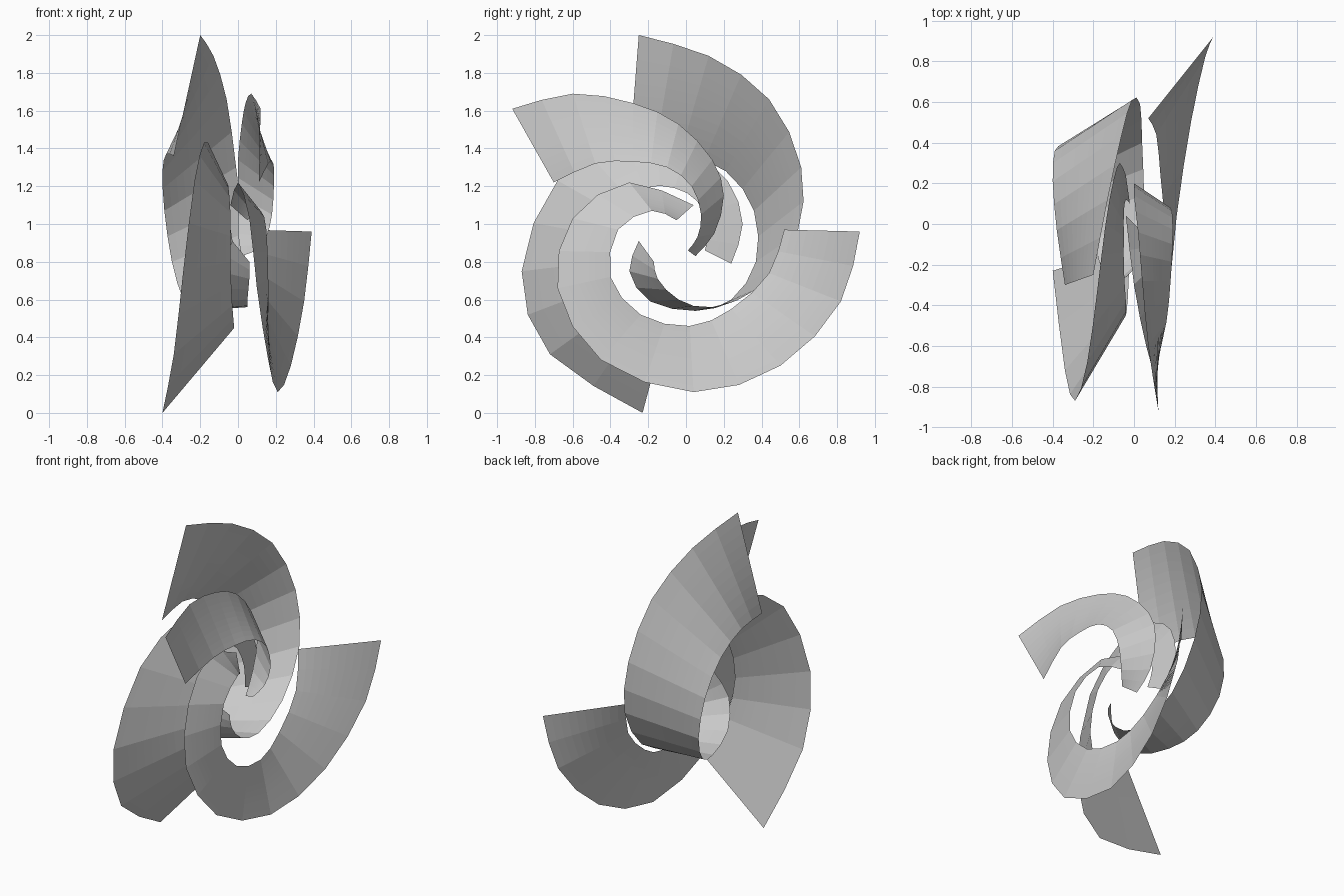
import bpy
import bmesh
from mathutils import Vector

STRIPS = 10      # faces across each blade
PER_SPAN = 2     # faces between two neighbouring stations


def remove_default_cube():
    cube = bpy.data.objects.get("Cube")
    if cube:
        bpy.data.objects.remove(cube, do_unlink=True)


def make_material(name, colour):
    material = bpy.data.materials.new(name)
    material.use_nodes = True
    material.diffuse_color = colour
    shader = material.node_tree.nodes["Principled BSDF"]
    shader.inputs["Base Color"].default_value = colour
    return material


def smooth_path(points):
    """Sample a smooth curve passing through all the points."""
    points = [Vector(point) for point in points]
    first = points[0] + (points[0] - points[1]) * 0.8
    last = points[-1] + (points[-1] - points[-2]) * 0.8
    padded = [first] + points + [last]
    path = []
    for a, b, c, d in zip(padded, padded[1:], padded[2:], padded[3:]):
        for step in range(PER_SPAN):
            t = step / PER_SPAN
            tangent_in = (c - a) / 2
            tangent_out = (d - b) / 2
            bend = (c - b) * 3 - tangent_in * 2 - tangent_out
            twist = (b - c) * 2 + tangent_in + tangent_out
            path.append(b + tangent_in * t + bend * t * t + twist * t * t * t)
    path.append(points[-1])
    return path


def make_blade(name, outer_edge, inner_edge, material):
    """Stretch a straight-ruled ribbon between two spiral edges."""
    bm = bmesh.new()
    rows = []
    for outer, inner in zip(smooth_path(outer_edge), smooth_path(inner_edge)):
        rows.append([bm.verts.new(outer.lerp(inner, i / STRIPS))
                     for i in range(STRIPS + 1)])
    for row, following in zip(rows, rows[1:]):
        for i in range(STRIPS):
            bm.faces.new((row[i], row[i + 1], following[i + 1], following[i]))
    bmesh.ops.recalc_face_normals(bm, faces=bm.faces)
    mesh = bpy.data.meshes.new(name)
    bm.to_mesh(mesh)
    bm.free()
    mesh.materials.append(material)
    blade = bpy.data.objects.new(name, mesh)
    bpy.context.scene.collection.objects.link(blade)
    return blade


remove_default_cube()
grey = make_material("plain grey", (0.6, 0.6, 0.6, 1))

# Blade sweeping under the centre and out to the back
make_blade(
    "lower_spiral_blade",
    [(-.04, .04, 1.1), (0, -.3, 1.22), (.06, -.6, 1.03), (.1, -.68, .66),
     (.16, -.45, .28), (.21, .04, .11), (.28, .5, .25), (.35, .82, .59),
     (.39, .92, .96)],
    [(.05, -.05, 1.02), (.12, -.18, 1.07), (.15, -.36, .97), (.16, -.4, .72),
     (.16, -.24, .52), (.15, .02, .46), (.13, .24, .55), (.11, .44, .74),
     (.07, .52, .97)],
    grey)

# Blade rising over the centre and out to the front
make_blade(
    "front_spiral_blade",
    [(.02, .05, .83), (0, .15, .95), (0, .2, 1.15), (0, .14, 1.34),
     (.02, -.04, 1.53), (.04, -.28, 1.64), (.07, -.6, 1.69),
     (.12, -.92, 1.61)],
    [(.1, .01, .86), (.15, .06, .93), (.18, .08, 1.05), (.19, .03, 1.2),
     (.19, -.1, 1.3), (.18, -.28, 1.33), (.16, -.48, 1.32),
     (.11, -.7, 1.22)],
    grey)

# Blade curling round the front and down to the base
make_blade(
    "base_spiral_blade",
    [(-.04, .24, .79), (-.07, .3, 1), (-.1, .22, 1.23), (-.14, 0, 1.39),
     (-.18, -.32, 1.43), (-.23, -.68, 1.23), (-.29, -.87, .75),
     (-.34, -.72, .31), (-.4, -.23, 0)],
    [(-.02, .1, .86), (-.04, .12, .98), (-.05, .06, 1.12), (-.05, -.06, 1.19),
     (-.05, -.22, 1.19), (-.04, -.38, 1.06), (-.04, -.45, .8),
     (-.03, -.36, .57), (-.02, -.11, .45)],
    grey)

# Blade curling round the back and up to the top
make_blade(
    "top_spiral_blade",
    [(.06, -.17, .8), (.06, -.15, .71), (.05, -.04, .6), (.05, .14, .56),
     (.04, .4, .67), (.03, .59, .95), (-.01, .61, 1.3), (-.06, .44, 1.66),
     (-.13, .12, 1.89), (-.2, -.25, 2)],
    [(-.03, -.25, .91), (-.1, -.3, .75), (-.17, -.19, .59), (-.23, .05, .54),
     (-.29, .24, .6), (-.35, .37, .8), (-.39, .36, 1.07), (-.4, .21, 1.28),
     (-.38, -.03, 1.37), (-.34, -.3, 1.36)],
    grey)
